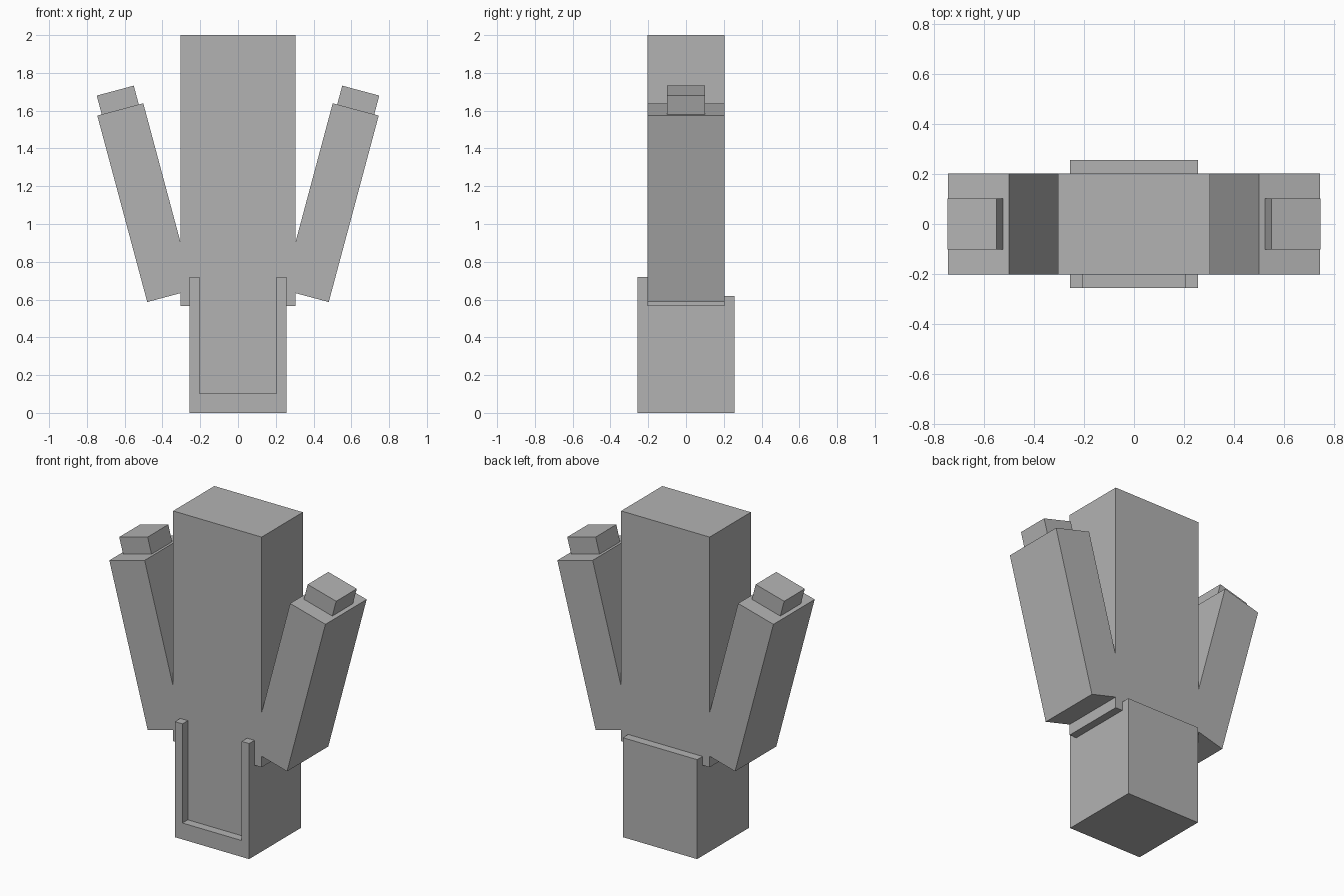
import bpy
import bmesh
import math
from mathutils import Matrix, Vector

cube = bpy.data.objects.get("Cube")
if cube:
    bpy.data.objects.remove(cube, do_unlink=True)

# Single flat grey
grey = bpy.data.materials.new("plain_grey")
grey.use_nodes = True
COLOR = (0.45, 0.45, 0.45, 1.0)
grey.diffuse_color = COLOR
grey.node_tree.nodes["Principled BSDF"].inputs["Base Color"].default_value = COLOR


def finish(name, bm):
    bmesh.ops.recalc_face_normals(bm, faces=bm.faces[:])
    mesh = bpy.data.meshes.new(name)
    bm.to_mesh(mesh)
    bm.free()
    mesh.materials.append(grey)
    obj = bpy.data.objects.new(name, mesh)
    bpy.context.collection.objects.link(obj)
    return obj


def box(name, center, size, tilt=0.0):
    """Box with its own centre and size, leaned sideways about the y axis."""
    bm = bmesh.new()
    bmesh.ops.create_cube(bm, size=1.0)
    bmesh.ops.scale(bm, vec=size, verts=bm.verts)
    obj = finish(name, bm)
    obj.matrix_world = Matrix.Translation(center) @ Matrix.Rotation(tilt, 4, 'Y')
    return obj


def extruded_profile(name, points, y0, y1):
    """Outline in x and z, extruded from y0 to y1."""
    bm = bmesh.new()
    face = bm.faces.new([bm.verts.new((x, y0, z)) for x, z in points])
    out = bmesh.ops.extrude_face_region(bm, geom=[face])
    verts = [g for g in out["geom"] if isinstance(g, bmesh.types.BMVert)]
    bmesh.ops.translate(bm, vec=(0, y1 - y0, 0), verts=verts)
    return finish(name, bm)


DEPTH = 0.203   # half depth of torso and arms
BASE = 0.256    # half width of the leg block

# Torso and head in one tall block
box("torso", (0, 0, (0.565 + 2.0) / 2), (0.61, 2 * DEPTH, 2.0 - 0.565))

# Leg block, rising slightly up the back of the torso
box("leg_block", (0, (BASE - DEPTH) / 2, 0.31), (2 * BASE, BASE + DEPTH, 0.62))

# Raised front rim: low sill with two taller posts
extruded_profile("front_rim", [
    (-BASE, 0), (BASE, 0), (BASE, 0.72), (0.204, 0.72),
    (0.204, 0.102), (-0.204, 0.102), (-0.204, 0.72), (-BASE, 0.72),
], -BASE, -DEPTH)

# Raised arms with small square hands
TILT = math.radians(15)
ARM_LEN, HAND_LEN = 1.022, 0.103
for side, s in (("left", 1), ("right", -1)):
    axis = Vector((s * math.sin(TILT), 0, math.cos(TILT)))
    center = Vector((s * 0.491, 0, 1.113))
    box(side + "_arm", center, (0.252, 2 * DEPTH, ARM_LEN), s * TILT)
    box(side + "_hand", center + axis * (ARM_LEN + HAND_LEN) / 2,
        (0.203, 0.203, HAND_LEN), s * TILT)
